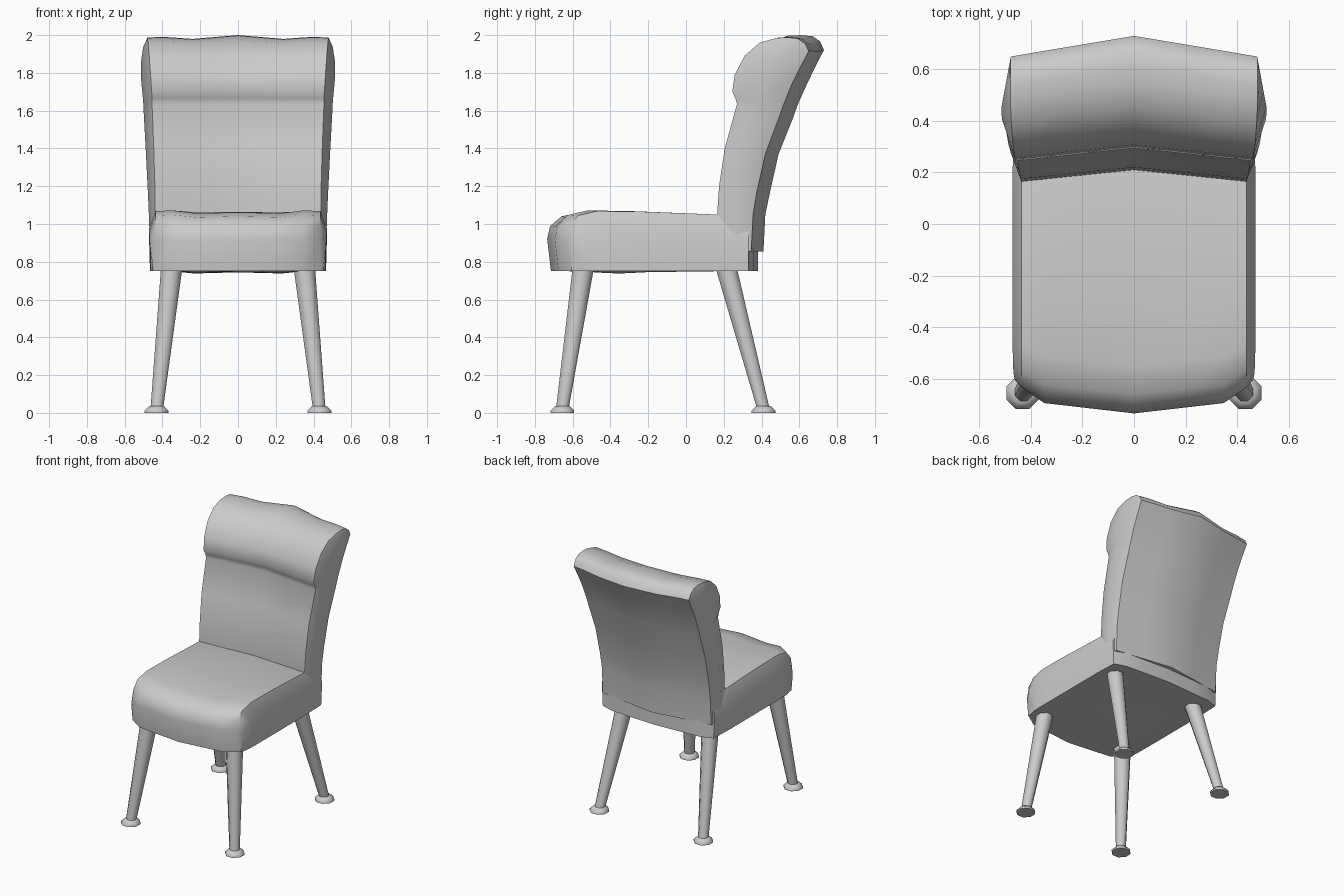
import bpy, bmesh, math
from mathutils import Vector

if "Cube" in bpy.data.objects:
    bpy.data.objects.remove(bpy.data.objects["Cube"])

US = [-1, -.8, -.5, 0, .5, .8, 1]


def finish(bm, name, angle=38):
    bmesh.ops.remove_doubles(bm, verts=bm.verts, dist=0.0005)
    bmesh.ops.recalc_face_normals(bm, faces=bm.faces)
    me = bpy.data.meshes.new(name)
    bm.to_mesh(me)
    bm.free()
    ob = bpy.data.objects.new(name, me)
    bpy.context.collection.objects.link(ob)
    bpy.ops.object.select_all(action='DESELECT')
    ob.select_set(True)
    bpy.context.view_layer.objects.active = ob
    bpy.ops.object.shade_smooth_by_angle(angle=math.radians(angle))
    return ob


def cushion(name, rows, bow, wave, mid):
    """Loft rings: front edge, bulged side, rear edge.
    Row: front y, z, half width, bow | rear y, z, half width, bow | side half width | wave amount"""
    bm = bmesh.new()
    rings = []
    for fy, fz, fw, fd, by, bz, bw, bd, sw, wv in rows:
        front = [(u * fw, fy + fd * bow(abs(u)), fz + wv * wave[abs(u)]) for u in US]
        rear = [(u * bw, by + bd * bow(abs(u)), bz + wv * wave[abs(u)]) for u in reversed(US)]
        my, mz = fy + (by - fy) * mid, fz + (bz - fz) * mid
        pts = front + [(sw, my, mz)] + rear + [(-sw, my, mz)]
        rings.append([bm.verts.new(p) for p in pts])
    n = len(rings[0])
    for a, b in zip(rings, rings[1:]):
        for i in range(n):
            j = (i + 1) % n
            bm.faces.new((a[i], a[j], b[j], b[i]))
    # End caps as strips
    k = len(US)
    for r in (rings[0], rings[-1]):
        f, m1, b, m2 = r[:k], r[k], r[k + 1:2 * k + 1][::-1], r[2 * k + 1]
        for i in range(k - 1):
            bm.faces.new((f[i], f[i + 1], b[i + 1], b[i]))
        bm.faces.new((f[-1], m1, b[-1]))
        bm.faces.new((f[0], b[0], m2))
    return finish(bm, name)


# Seat: rolled front edge, flat underside
cushion("seat", [
    (-.615, .75, .435, -.10, -.590, .75, .450, -.10, .450, 0),
    (-.635, .92, .435, -.10, -.540, .75, .463, -.08, .462, 0),
    (-.620, .99, .435, -.10, -.480, .75, .465, -.05, .468, .3),
    (-.570, 1.045, .436, -.09, -.420, .75, .466, 0, .470, .8),
    (-.470, 1.068, .437, -.08, -.350, .75, .466, 0, .472, 1),
    (-.250, 1.066, .437, -.04, -.200, .75, .466, 0, .472, .4),
    (.165, 1.050, .437, 0, .160, .75, .466, 0, .472, 0),
    (.330, 1.000, .437, .05, .330, .75, .460, .05, .468, 0),
], lambda u: 3 * (1 - u) if u > .79 else .6 + .5 * (.8 - u),
    {1: 0, .8: .004, .5: -.012, 0: -.006}, .3)

# Backrest: bowed panel with a padded headroll
cushion("backrest", [
    (.175, .855, .435, .04, .345, .855, .450, .065, .465, 0),
    (.165, 1.05, .438, .045, .355, 1.05, .450, .065, .472, 0),
    (.175, 1.20, .440, .045, .375, 1.17, .453, .070, .478, 0),
    (.205, 1.40, .446, .045, .420, 1.37, .458, .070, .488, 0),
    (.270, 1.635, .455, .050, .495, 1.57, .465, .075, .500, 0),
    (.262, 1.665, .455, .050, .505, 1.60, .466, .075, .501, 0),
    (.245, 1.70, .457, .050, .520, 1.64, .467, .075, .504, 0),
    (.258, 1.79, .463, .050, .560, 1.74, .471, .080, .513, 0),
    (.310, 1.89, .470, .060, .600, 1.82, .474, .080, .514, .2),
    (.390, 1.96, .476, .060, .650, 1.915, .478, .080, .502, .5),
    (.480, 1.985, .480, .060, .630, 1.955, .480, .080, .487, 1),
    (.540, 1.988, .480, .070, .590, 1.982, .480, .080, .480, 1),
], lambda u: 1 - u, {1: 0, .8: .002, .5: -.008, 0: .012}, .5)


def lathe(name, rings, sides=8):
    """Skin circular rings given as (centre, radius)."""
    bm = bmesh.new()
    loops = []
    for c, r in rings:
        loops.append([bm.verts.new(Vector(c) + Vector((r * math.cos(t), r * math.sin(t), 0)))
                      for t in (2 * math.pi * (i + .5) / sides for i in range(sides))])
    for a, b in zip(loops, loops[1:]):
        for i in range(sides):
            j = (i + 1) % sides
            bm.faces.new((a[i], a[j], b[j], b[i]))
    bm.faces.new(loops[0])
    bm.faces.new(loops[-1])
    return finish(bm, name, 50)


# Splayed tapered legs with glide feet
for pos, ty, by in (("front", -.545, -.655), ("back", .215, .41)):
    for side, s in (("left", -1), ("right", 1)):
        lathe(f"{pos}_{side}_leg", [((s * .43, by, .02), .036),
                                    ((s * .352, ty, .76), .061)])
        lathe(f"{pos}_{side}_foot", [((s * .432, by, 0), .068), ((s * .432, by, .012), .068),
                                     ((s * .43, by, .036), .042)])
